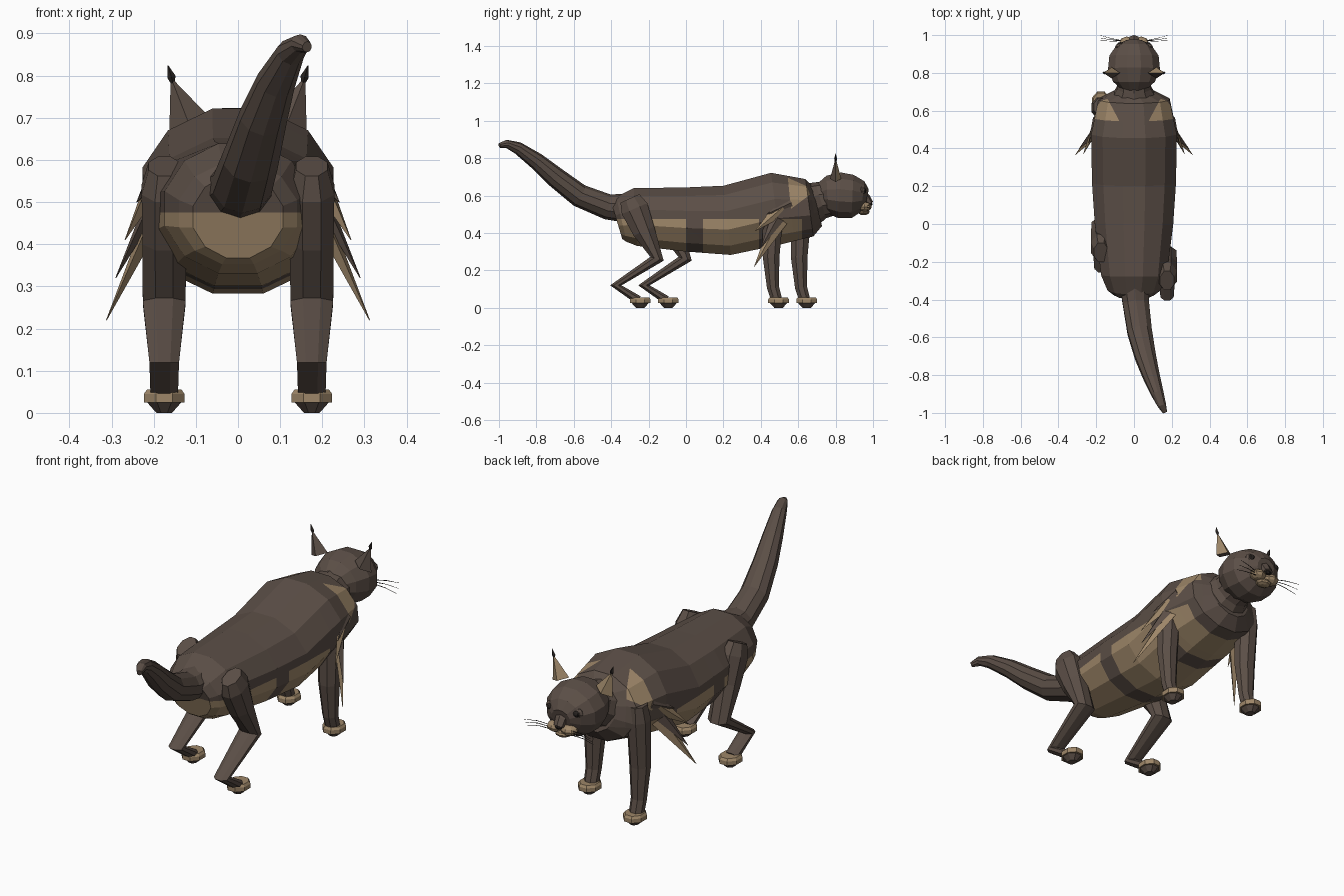
import bpy, bmesh, math
from mathutils import Vector, Matrix

cube = bpy.data.objects.get("Cube")
if cube:
    bpy.data.objects.remove(cube, do_unlink=True)


def material(name, rgb):
    m = bpy.data.materials.new(name)
    m.use_nodes = True
    m.diffuse_color = (*rgb, 1)
    m.node_tree.nodes["Principled BSDF"].inputs["Base Color"].default_value = (*rgb, 1)
    return m


BROWN = material("brown fur", (0.105, 0.077, 0.062))
TAN = material("tan fur", (0.34, 0.24, 0.14))
BLACK = material("near black", (0.02, 0.016, 0.014))


def finish(name, bm, *mats):
    bmesh.ops.recalc_face_normals(bm, faces=bm.faces)
    mesh = bpy.data.meshes.new(name)
    bm.to_mesh(mesh)
    bm.free()
    for m in mats:
        mesh.materials.append(m)
    ob = bpy.data.objects.new(name, mesh)
    bpy.context.collection.objects.link(ob)
    return ob


def loft(stations, sides=8, turn=0.5):
    """Skin elliptical rings along a path of (x, y, z, half width, half thickness)."""
    bm = bmesh.new()
    pts = [Vector(s[:3]) for s in stations]
    rings = []
    for i, (p, s) in enumerate(zip(pts, stations)):
        t = Vector()
        if i > 0:
            t += (p - pts[i - 1]).normalized()
        if i < len(pts) - 1:
            t += (pts[i + 1] - p).normalized()
        t.normalize()
        up = Vector((1, 0, 0)).cross(t).normalized()
        side = t.cross(up)
        ring = []
        for k in range(sides):
            a = math.tau * (k + turn) / sides
            ring.append(bm.verts.new(p + side * s[3] * math.cos(a) + up * s[4] * math.sin(a)))
        rings.append(ring)
    for a, b in zip(rings, rings[1:]):
        for k in range(sides):
            j = (k + 1) % sides
            bm.faces.new((a[k], a[j], b[j], b[k]))
    bm.faces.new(rings[0])
    bm.faces.new(rings[-1])
    return bm


def ball(name, centre, size, mat, segments=8, rings=6):
    bm = bmesh.new()
    m = Matrix.Translation(centre) @ Matrix.Diagonal((*size, 1))
    bmesh.ops.create_uvsphere(bm, u_segments=segments, v_segments=rings, radius=1, matrix=m)
    return finish(name, bm, mat)


def cut(bm, co, no):
    bmesh.ops.bisect_plane(bm, geom=bm.verts[:] + bm.edges[:] + bm.faces[:],
                           plane_co=co, plane_no=no, dist=1e-5)


# Body: (y, top, bottom, half width)
profile = [(-0.37, 0.57, 0.36, 0.11), (-0.345, 0.60, 0.345, 0.145), (-0.27, 0.645, 0.325, 0.18),
           (0.0, 0.65, 0.295, 0.215), (0.22, 0.66, 0.275, 0.23), (0.48, 0.73, 0.33, 0.235),
           (0.66, 0.695, 0.375, 0.195), (0.70, 0.66, 0.43, 0.11)]
bm = loft([(0, y, (t + b) / 2, w, (t - b) / 2) for y, t, b, w in profile], 12)
stripes = [(0.0, 0.09), (0.39, 0.46), (0.62, 0.75)]
for y in [e for s in stripes for e in s]:
    cut(bm, (0, y, 0), (0, 1, 0))
belly_line = 0.475
cut(bm, (0, 0, belly_line), (0, 0, 1))
# Shoulder patches: bounded by planes on each side
patches = []
for s in (1, -1):
    patches.append([(Vector((s * 0.08, 0.55, 0)), Vector((s * 0.88, -0.47, 0))),
                    (Vector((0, 0.545, 0.69)), Vector((0, 1, 0.1))),
                    (Vector((0, 0.67, 0.61)), Vector((0, -0.6, 0.8))),
                    (Vector((0, 0.67, 0.62)), Vector((0, -0.9, -0.4)))])
for patch in patches:
    for co, no in patch:
        cut(bm, co, no)
for f in bm.faces:
    c = f.calc_center_median()
    striped = any(a < c.y < b for a, b in stripes)
    belly = c.z < belly_line and -0.365 < c.y < 0.69 and not striped
    patched = any(all((c - co).dot(no) > 0 for co, no in p) for p in patches)
    f.material_index = int(belly or patched)
finish("body", bm, BROWN, TAN)

# Neck, head and tail
finish("neck", loft([(0, 0.66, 0.55, 0.13, 0.12), (0, 0.72, 0.575, 0.095, 0.1),
                     (0, 0.80, 0.59, 0.09, 0.09)], 10), BROWN)
finish("head", loft([(0, 0.715, 0.60, 0.07, 0.07), (0, 0.755, 0.605, 0.115, 0.105),
                     (0, 0.82, 0.602, 0.142, 0.126), (0, 0.89, 0.595, 0.135, 0.12),
                     (0, 0.945, 0.595, 0.095, 0.085), (0, 0.968, 0.59, 0.05, 0.045)], 12), BROWN)
finish("tail", loft([(0, -0.29, 0.53, 0.085, 0.08), (0.01, -0.42, 0.54, 0.073, 0.068),
                     (0.03, -0.57, 0.60, 0.068, 0.062), (0.06, -0.70, 0.70, 0.058, 0.055),
                     (0.09, -0.80, 0.785, 0.047, 0.045), (0.125, -0.90, 0.855, 0.034, 0.033),
                     (0.148, -0.96, 0.876, 0.024, 0.022), (0.164, -0.997, 0.868, 0.012, 0.013)],
                    10), BROWN)

# Face centre
finish("nose_bridge", loft([(0, 0.93, 0.63, 0.03, 0.02), (0, 0.965, 0.59, 0.03, 0.02),
                            (0, 0.985, 0.557, 0.026, 0.018)], 6), BROWN)
ball("nose", (0, 0.985, 0.555), (0.02, 0.012, 0.012), BLACK, 6, 4)
ball("chin", (0, 0.95, 0.513), (0.04, 0.032, 0.018), TAN)

for s, label in ((1, "left"), (-1, "right")):
    # Muzzle, eyes and whiskers
    ball(label + "_muzzle", (s * 0.038, 0.955, 0.54), (0.042, 0.038, 0.026), TAN)
    ball(label + "_eyelid", (s * 0.07, 0.94, 0.625), (0.03, 0.018, 0.024), BROWN)
    ball(label + "_eye", (s * 0.072, 0.95, 0.625), (0.018, 0.014, 0.016), BLACK)
    for i in range(3):
        finish(f"{label}_whisker_{i}",
               loft([(s * 0.06, 0.97, 0.545 - i * 0.01, 0.002, 0.002),
                     (s * 0.12, 0.982 - i * 0.007, 0.553 - i * 0.015, 0.0015, 0.0015),
                     (s * 0.18, 0.999 - i * 0.014, 0.55 - i * 0.02, 0.0008, 0.0008)], 4), BLACK)

    # Ear with tan inside and a dark tip tuft
    ear = loft([(s * 0.118, 0.80, 0.69, 0.048, 0.03), (s * 0.157, 0.80, 0.79, 0.003, 0.003)], 4, 0)
    bmesh.ops.recalc_face_normals(ear, faces=ear.faces)
    for f in ear.faces:
        f.material_index = int(f.normal.y > 0.3)
    finish(label + "_ear", ear, BROWN, TAN)
    finish(label + "_ear_tuft", loft([(s * 0.154, 0.80, 0.78, 0.004, 0.004),
                                      (s * 0.158, 0.80, 0.797, 0.01, 0.008),
                                      (s * 0.166, 0.80, 0.824, 0.001, 0.001)], 4, 0), BLACK)

    # Legs: the right pair stands further forward
    step = 0 if s > 0 else 0.15
    x = s * 0.175
    hind = [(-0.30, 0.585, 0.04, 0.06), (-0.275, 0.53, 0.058, 0.08), (-0.225, 0.41, 0.056, 0.065),
            (-0.155, 0.262, 0.055, 0.04), (-0.375, 0.12, 0.038, 0.033), (-0.255, 0.042, 0.035, 0.025)]
    fore = [(0.47, 0.575, 0.04, 0.05), (0.465, 0.50, 0.055, 0.06), (0.455, 0.27, 0.05, 0.048),
            (0.465, 0.11, 0.037, 0.035), (0.485, 0.04, 0.035, 0.032)]
    for part, path, paw_y in (("hind", hind, -0.245), ("front", fore, 0.495)):
        finish(f"{label}_{part}_leg",
               loft([(x, y + step, z, rx, rn) for y, z, rx, rn in path]), BROWN)
        y = paw_y + step
        finish(f"{label}_{part}_paw", loft([(x, y, 0.056, 0.044, 0.052), (x, y, 0.045, 0.052, 0.06),
                                            (x, y, 0.025, 0.052, 0.06)]), TAN)
        finish(f"{label}_{part}_pad", loft([(x, y, 0.026, 0.045, 0.05),
                                            (x, y, 0.0, 0.02, 0.025)]), BROWN)

    # Elbow and shoulder fur tufts: base, tip, width, colour
    tufts = [((0.195, 0.50, 0.47), (0.312, 0.365, 0.22), 0.045, TAN),
             ((0.20, 0.50, 0.50), (0.29, 0.40, 0.32), 0.04, BROWN),
             ((0.20, 0.52, 0.54), (0.268, 0.37, 0.41), 0.045, TAN),
             ((0.20, 0.56, 0.56), (0.24, 0.43, 0.50), 0.035, BROWN)]
    for i, (a, b, w, mat) in enumerate(tufts):
        finish(f"{label}_tuft_{i}", loft([(s * a[0], *a[1:], w * 0.5, w),
                                          (s * b[0], *b[1:], 0.001, 0.001)], 4, 0), mat)
